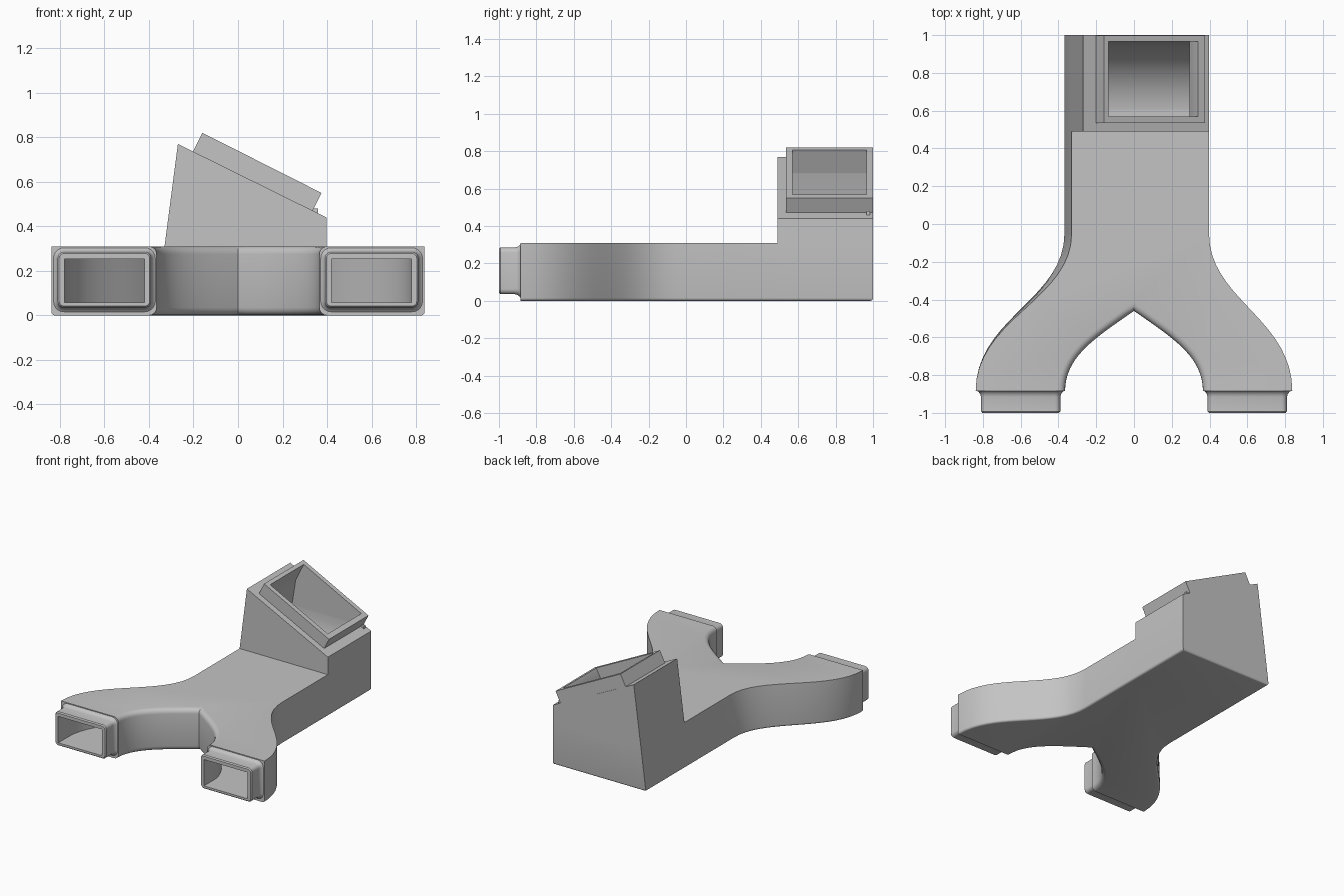
import bpy, bmesh, math
from mathutils import Vector
from mathutils.geometry import interpolate_bezier

cube = bpy.data.objects.get("Cube")
if cube:
    bpy.data.objects.remove(cube, do_unlink=True)

grey = bpy.data.materials.new("plain grey")
grey.use_nodes = True
grey.diffuse_color = (0.55, 0.55, 0.55, 1)
grey.node_tree.nodes["Principled BSDF"].inputs["Base Color"].default_value = grey.diffuse_color


def finish(name, bm):
    bmesh.ops.recalc_face_normals(bm, faces=bm.faces)
    mesh = bpy.data.meshes.new(name)
    bm.to_mesh(mesh)
    bm.free()
    mesh.materials.append(grey)
    ob = bpy.data.objects.new(name, mesh)
    bpy.context.collection.objects.link(ob)
    return ob


def loft(name, rings):
    """Closed solid through rings of equal length."""
    bm = bmesh.new()
    loops = [[bm.verts.new(p) for p in ring] for ring in rings]
    for a, b in zip(loops, loops[1:]):
        for i in range(len(a)):
            j = (i + 1) % len(a)
            bm.faces.new((a[i], a[j], b[j], b[i]))
    bm.faces.new(loops[0])
    bm.faces.new(loops[-1])
    return finish(name, bm)


def curve(*pts):
    p = [Vector((x, y, 0)) for x, y in pts]
    return [(v.x, v.y) for v in interpolate_bezier(*p, 18)]


def half(w, outer, inner, fork, back, front=None):
    """Half of the forked outline, from the back to the fork."""
    end = -0.885
    pts = [(w, back), (w, 0.49)]
    pts += curve((w, -0.05), (w, -0.4), (outer, -0.5), (outer, end))
    if front:
        pts += [(outer, front), (inner, front)]
    pts += curve((inner, end), (inner, -0.7), (0.2, fork - 0.14), (0, fork))
    return pts


def outline(right, left, z, *rest):
    r = half(right, *rest)
    l = [(-x, y) for x, y in half(left, *rest)][-2::-1]
    return [(x, y, z) for x, y in r + l]


# Forked body with the sloped tower at its back
R, TOP = 0.397, 0.31
bm = bmesh.new()
shape = (0.838, 0.365, -0.46, 1.0)
low = [bm.verts.new(p) for p in outline(R, 0.37, 0, *shape)]
top = [bm.verts.new(p) for p in outline(R, 0.33, TOP, *shape)]
n = len(low)
for i in range(n):
    j = (i + 1) % n
    bm.faces.new((low[i], low[j], top[j], top[i]))
bm.faces.new(low)
bm.faces.new(top[1:n - 1])
crown = [bm.verts.new(p) for p in
         ((R, 1, 0.44), (R, 0.49, 0.44), (-0.27, 0.49, 0.77), (-0.27, 1, 0.77))]
foot = [top[0], top[1], top[n - 2], top[n - 1]]
for i in range(4):
    j = (i + 1) % 4
    bm.faces.new((foot[i], foot[j], crown[j], crown[i]))
bm.faces.new(crown)
bmesh.ops.recalc_face_normals(bm, faces=bm.faces)

# Rounded edges: wide around the fork, narrow along the underside
m = n // 2
first = m - 17
fork_edges, base_edges = [], []
for i in range(n):
    j = (i + 1) % n
    if first <= i < 2 * m - first:
        fork_edges += [bm.edges.get((low[i], low[j])), bm.edges.get((top[i], top[j]))]
    elif i not in (first - 1, 2 * m - first):
        base_edges.append(bm.edges.get((low[i], low[j])))
for edges, width in ((fork_edges, 0.035), (base_edges, 0.015)):
    bmesh.ops.bevel(bm, geom=edges, offset=width, segments=4, profile=0.5,
                    affect='EDGES', clamp_overlap=True)
body = finish("forked_duct_body", bm)


def prism_y(name, xz, y0, y1):
    return loft(name, [[(x, y, z) for x, z in xz] for y in (y0, y1)])


# Tilted collar on the tower
collar = prism_y("tilted_collar", [(-0.16, 0.82), (0.375, 0.55), (0.313, 0.427),
                                   (-0.222, 0.697)], 0.535, 0.999)


# Rounded spigots on both branches
def rounded(cx, cz, hx, hz, r, y):
    pts = []
    for q, (sx, sz) in enumerate(((1, 1), (-1, 1), (-1, -1), (1, -1))):
        for k in range(6):
            a = math.pi / 2 * (q + k / 5)
            pts.append((cx + sx * (hx - r) + r * math.cos(a), y,
                        cz + sz * (hz - r) + r * math.sin(a)))
    return pts


spigots = []
steps = ((-1, -0.007), (-0.992, 0), (-0.915, 0), (-0.9, 0.004), (-0.89, 0.012),
         (-0.884, 0.02), (-0.86, 0.02))
for side, label in ((1, "left"), (-1, "right")):
    spigots.append(loft(label + "_spigot", [
        rounded(side * 0.6, 0.16, 0.21 + g, 0.125 + g, 0.028 + g, y) for y, g in steps]))

# Air passages cut through everything
passage = (0.78, 0.42, -0.38, 0.95, -1.05)
cutters = [
    loft("branch_passage", [outline(0.345, 0.295, z, *passage) for z in (0.057, 0.253)]),
    prism_y("tower_passage", [(-0.29, 0.12), (0.295, 0.12), (0.295, 0.48), (0.385, 0.657),
                              (-0.09, 0.896), (-0.2, 0.675)], 0.57, 0.965)]


def cut(ob, tool):
    mod = ob.modifiers.new("passage", 'BOOLEAN')
    mod.operation = 'DIFFERENCE'
    mod.solver = 'EXACT'
    mod.object = tool
    bpy.context.view_layer.objects.active = ob
    bpy.ops.object.modifier_apply(modifier=mod.name)


for tool in cutters:
    cut(body, tool)
cut(collar, cutters[1])
for s in spigots:
    cut(s, cutters[0])
for tool in cutters:
    bpy.data.objects.remove(tool, do_unlink=True)

# Curved floor that turns the passage upward
arc = [math.pi / 2 * k / 16 for k in range(17)]
yz = [(0.565 + 0.4 * math.sin(a), 0.48 - 0.425 * math.cos(a)) for a in arc]
yz += [(0.985, 0.48), (0.985, 0.03), (0.565, 0.03)]
bend = loft("inner_bend", [[(x, y, z) for y, z in yz] for x in (-0.302, 0.36)])

# Smooth curves, sharp corners
bpy.ops.object.select_all(action='DESELECT')
for ob in [body, collar, bend] + spigots:
    ob.select_set(True)
bpy.context.view_layer.objects.active = body
bpy.ops.object.shade_smooth_by_angle(angle=math.radians(30))
